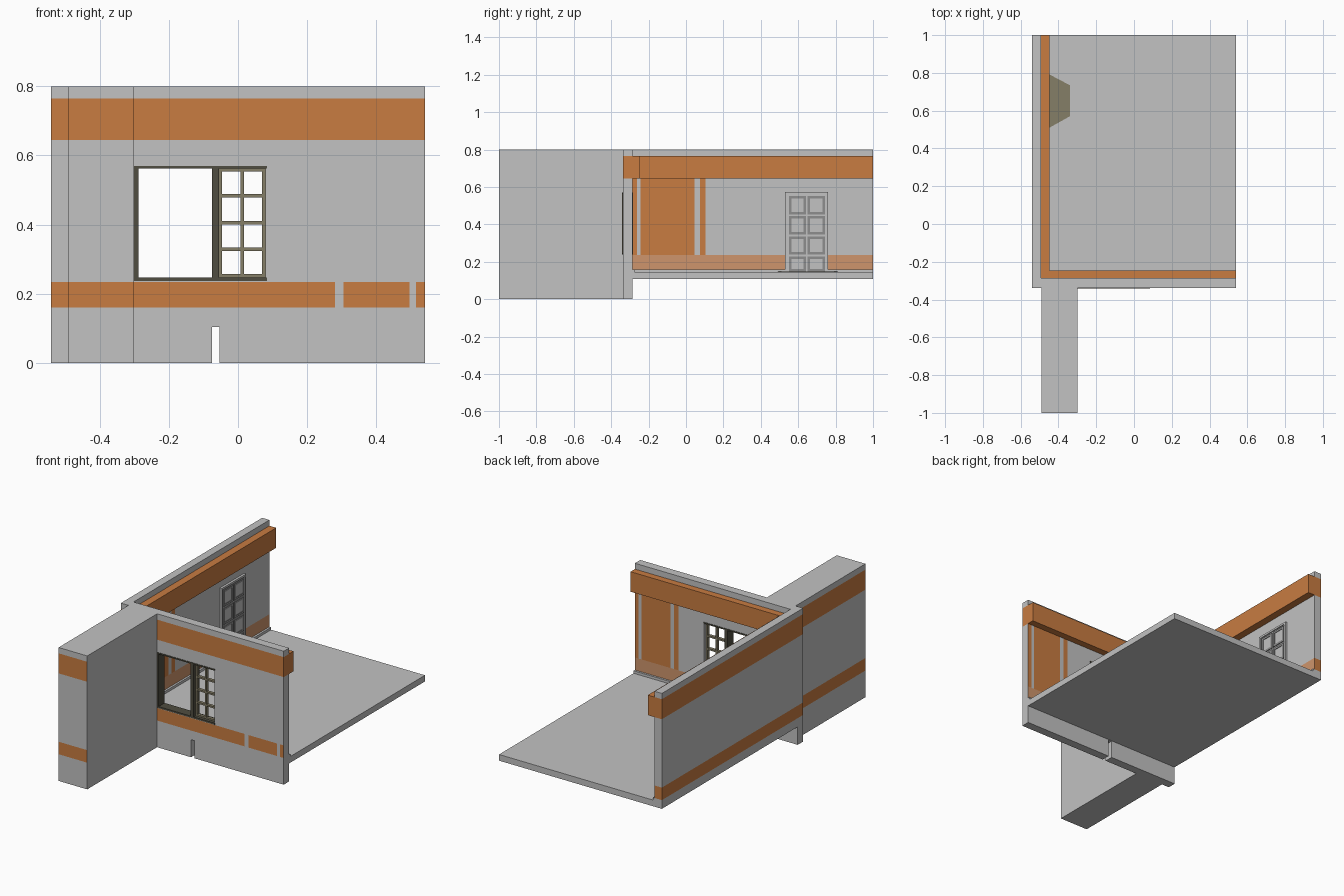
import bpy, bmesh
from mathutils import Vector

cube = bpy.data.objects.get("Cube")
if cube:
    bpy.data.objects.remove(cube, do_unlink=True)


def material(name, rgb):
    m = bpy.data.materials.new(name)
    m.use_nodes = True
    m.diffuse_color = (*rgb, 1)
    bsdf = next(n for n in m.node_tree.nodes if n.type == 'BSDF_PRINCIPLED')
    bsdf.inputs["Base Color"].default_value = (*rgb, 1)
    return m


grey = material("plaster grey", (0.54, 0.54, 0.54))
orange = material("orange", (0.58, 0.20, 0.053))
pale = material("pale orange", (0.62, 0.30, 0.15))
dark = material("dark olive", (0.08, 0.075, 0.052))
olive = material("olive", (0.235, 0.21, 0.135))
shade = material("moulding grey", (0.27, 0.27, 0.27))
PAINTS = [grey, orange, pale]
PLAIN, BAND, DADO = range(3)

# Main levels and planes
BOTTOM, TOP = 0.145, 0.80
LOW, HIGH = (0.16, 0.235), (0.645, 0.765)
X0, X1, INNER_X = -0.54, 0.54, -0.492
FRONT, INNER_Y, BACK = -0.338, -0.287, 1.0


def finish(name, bm, mats):
    mesh = bpy.data.meshes.new(name)
    bm.to_mesh(mesh)
    bm.free()
    for m in mats:
        mesh.materials.append(m)
    obj = bpy.data.objects.new(name, mesh)
    bpy.context.collection.objects.link(obj)
    return obj


def add_box(bm, x, y, z):
    lo, hi = Vector((x[0], y[0], z[0])), Vector((x[1], y[1], z[1]))
    for v in bmesh.ops.create_cube(bm, size=1)["verts"]:
        v.co = (lo + hi) / 2 + v.co * (hi - lo)


def boxes(name, parts, mat):
    bm = bmesh.new()
    for part in parts:
        add_box(bm, *part)
    return finish(name, bm, [mat])


def painted_box(name, x, y, z, cuts, rule):
    """Box cut into panels, each painted by a rule of centre and normal."""
    bm = bmesh.new()
    add_box(bm, x, y, z)
    for axis, values in enumerate(cuts):
        normal = Vector((axis == 0, axis == 1, axis == 2))
        for value in values:
            bmesh.ops.bisect_plane(bm, geom=bm.verts[:] + bm.edges[:] + bm.faces[:],
                                   plane_co=normal * value, plane_no=normal)
    bm.normal_update()
    for f in bm.faces:
        f.material_index = rule(f.calc_center_median(), f.normal)
    return finish(name, bm, PAINTS)


def within(value, *spans):
    return any(a < value < b for a, b in spans)


def cut(target, parts):
    for x, y, z in parts:
        cutter = boxes("cutter", [(x, y, z)], grey)
        cutter.hide_render = True
        mod = target.modifiers.new("opening", 'BOOLEAN')
        mod.operation, mod.solver, mod.object = 'DIFFERENCE', 'EXACT', cutter
        bpy.context.view_layer.objects.active = target
        bpy.ops.object.modifier_apply(modifier=mod.name)
        bpy.data.objects.remove(cutter, do_unlink=True)


# Floor slab
boxes("floor", [((X0, X1), (INNER_Y, BACK), (0.108, BOTTOM))], grey)

# Front wall with outside bands and inside panels
GAPS = [(0.28, 0.305), (0.495, 0.515)]
FRONT_PANELS = [(0.25, 0.28), (0.305, 0.495), (0.515, X1)]


def front_rule(c, n):
    if n.y < -0.5:
        return BAND if within(c.z, HIGH) or (within(c.z, LOW) and not within(c.x, *GAPS)) else PLAIN
    if n.y > 0.5:
        if within(c.z, LOW):
            return DADO
        return BAND if within(c.z, (LOW[1], HIGH[0])) and within(c.x, *FRONT_PANELS) else PLAIN
    if abs(n.x) > 0.5:
        return BAND if within(c.z, HIGH) or (n.x < 0 and within(c.z, LOW)) else PLAIN
    return PLAIN


WIN_X, WIN_Z = (-0.30, 0.08), (0.238, 0.57)
wall = painted_box("front_wall", (X0, X1), (FRONT, INNER_Y), (0, TOP),
                   [[0.25, 0.28, 0.305, 0.495, 0.515], [], LOW + HIGH], front_rule)
cut(wall, [(WIN_X, (-0.5, -0.1), WIN_Z),
           ((-0.075, -0.053), (-0.5, -0.1), (-0.1, 0.105))])

# Left-hand side wall
SIDE_PANELS = [(INNER_Y, -0.262), (-0.242, 0.045), (0.075, 0.105)]
DOOR_Y, DOOR_TOP = (0.53, 0.76), 0.572


def side_rule(c, n):
    if n.x > 0.5:
        if within(c.z, LOW):
            return DADO
        return BAND if within(c.z, (LOW[1], HIGH[0])) and within(c.y, *SIDE_PANELS) else PLAIN
    return BAND if abs(n.z) < 0.5 and within(c.z, LOW, HIGH) else PLAIN


painted_box("side_wall", (X0, INNER_X), (INNER_Y, BACK), (BOTTOM, TOP),
            [[], [-0.262, -0.242, 0.045, 0.075, 0.105], LOW + HIGH], side_rule)

# Projecting wall in front
painted_box("wing_wall", (-0.49, WIN_X[0]), (-1, FRONT), (0, TOP), [[], [], LOW + HIGH],
            lambda c, n: BAND if (n.y < -0.5 or n.x < -0.5) and within(c.z, LOW, HIGH) else PLAIN)

# Ceiling beams along the inside
boxes("side_beam", [((INNER_X, -0.447), (INNER_Y, BACK), HIGH)], orange)
boxes("front_beam", [((-0.447, X1), (INNER_Y, -0.246), HIGH)], orange)

# Skirting, interrupted by the door
SKIRT = (BOTTOM, LOW[0])
boxes("skirting", [((INNER_X, INNER_X + 0.012), (INNER_Y, DOOR_Y[0]), SKIRT),
                   ((INNER_X, INNER_X + 0.012), (DOOR_Y[1], BACK), SKIRT),
                   ((INNER_X + 0.012, X1), (INNER_Y, INNER_Y + 0.012), SKIRT)], grey)

# Window surround, mullion and glazing bars
DEPTH = (FRONT - 0.003, INNER_Y + 0.003)
boxes("window_frame", [
    ((WIN_X[0], -0.288), DEPTH, WIN_Z),
    ((-0.075, -0.055), DEPTH, WIN_Z),
    ((WIN_X[0], 0.084), DEPTH, (0.562, WIN_Z[1])),
    ((WIN_X[0], 0.084), DEPTH, (WIN_Z[0], 0.248))], dark)
BARS_Y = (-0.322, -0.303)
bars = [((x - 0.005, x + 0.005), BARS_Y, (0.248, 0.562)) for x in (-0.051, 0.012, 0.075)]
bars += [((-0.055, WIN_X[1]), BARS_Y, (z - 0.005, z + 0.005))
         for z in (0.252, 0.329, 0.406, 0.483, 0.558)]
boxes("glazing_bars", bars, olive)

# Door: casing, leaf and eight moulded panels
y0, y1 = DOOR_Y
CASING = (INNER_X, INNER_X + 0.014)
boxes("door_casing", [(CASING, (y0, y0 + 0.012), (BOTTOM, DOOR_TOP)),
                      (CASING, (y1 - 0.012, y1), (BOTTOM, DOOR_TOP)),
                      (CASING, (y0 + 0.012, y1 - 0.012), (DOOR_TOP - 0.012, DOOR_TOP))], grey)
LEAF_X = INNER_X + 0.008
boxes("door_leaf", [((INNER_X, LEAF_X), (y0 + 0.012, y1 - 0.012), (BOTTOM, DOOR_TOP - 0.012))], grey)
rings, fields = [], []
for row in range(4):
    for a in (0.55, 0.65):
        b = a + 0.092
        top = 0.552 - row * 0.108
        low = max(top - 0.098, BOTTOM + 0.003)
        w, t = 0.013, (LEAF_X, LEAF_X + 0.005)
        rings += [(t, (a, a + w), (low, top)), (t, (b - w, b), (low, top)),
                  (t, (a + w, b - w), (low, low + w)), (t, (a + w, b - w), (top - w, top))]
        fields.append(((LEAF_X, LEAF_X + 0.002), (a + w, b - w), (low + w, top - w)))
boxes("door_mouldings", rings, shade)
boxes("door_panels", fields, grey)

# Tapered mat in front of the door
bm = bmesh.new()
outline = [(INNER_X, 0.485), (-0.34, 0.57), (-0.34, 0.735), (INNER_X, 0.815)]
mat_face = bm.faces.new([bm.verts.new((x, y, BOTTOM)) for x, y in outline])
top = bmesh.ops.extrude_face_region(bm, geom=[mat_face])["geom"]
bmesh.ops.translate(bm, vec=(0, 0, 0.003), verts=[g for g in top if isinstance(g, bmesh.types.BMVert)])
bmesh.ops.recalc_face_normals(bm, faces=bm.faces)
finish("door_mat", bm, [olive])
